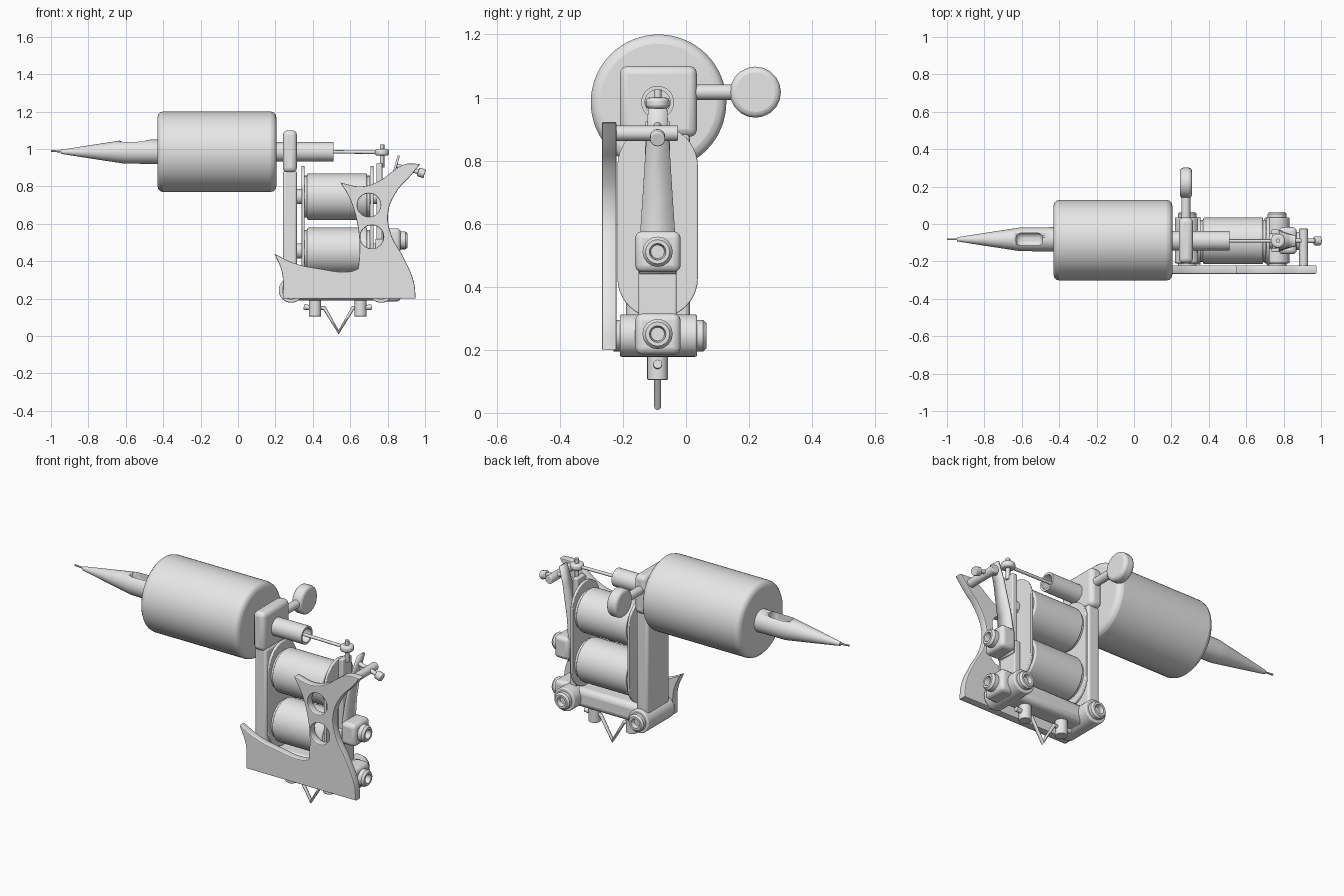
import bpy, bmesh, math
from mathutils import Vector

if "Cube" in bpy.data.objects:
    bpy.data.objects.remove(bpy.data.objects["Cube"])

YC = -0.09   # depth of the machine's centre line
ZT = 0.985   # height of the tube axis
metal = bpy.data.materials.new("light_grey_metal")
metal.diffuse_color = (0.8, 0.8, 0.8, 1)
metal.use_nodes = True
metal.node_tree.nodes["Principled BSDF"].inputs["Base Color"].default_value = metal.diffuse_color


def select(ob):
    bpy.ops.object.select_all(action='DESELECT')
    ob.select_set(True)
    bpy.context.view_layer.objects.active = ob


def finish(ob, bevel=0, segments=3):
    ob.data.materials.clear()
    ob.data.materials.append(metal)
    select(ob)
    bpy.ops.object.shade_smooth_by_angle(angle=math.radians(35))
    if bevel:
        m = ob.modifiers.new("rounding", 'BEVEL')
        m.width, m.segments, m.limit_method = bevel, segments, 'ANGLE'
        m.angle_limit = math.radians(40)
    return ob


def from_bmesh(name, bm, bevel=0):
    bmesh.ops.recalc_face_normals(bm, faces=bm.faces)
    me = bpy.data.meshes.new(name)
    bm.to_mesh(me)
    bm.free()
    ob = bpy.data.objects.new(name, me)
    bpy.context.collection.objects.link(ob)
    return finish(ob, bevel)


def box(name, lo, hi, bevel=0.0):
    bm = bmesh.new()
    bmesh.ops.create_cube(bm, size=1)
    for v in bm.verts:
        v.co = [(a + b) / 2 + c * (b - a) for a, b, c in zip(lo, hi, v.co)]
    return from_bmesh(name, bm, bevel)


def lathe(name, profile, origin, axis, n=32, bevel=0.0):
    """Revolve (distance along axis, radius) points round the axis."""
    q = Vector((0, 0, 1)).rotation_difference(Vector(axis).normalized())
    bm = bmesh.new()
    rings = []
    for d, r in profile:
        rings.append([bm.verts.new(Vector(origin) + q @ Vector(
            (r * math.cos(2 * math.pi * k / n), r * math.sin(2 * math.pi * k / n), d))) for k in range(n)])
    for a, b in zip(rings, rings[1:]):
        for k in range(n):
            bm.faces.new((a[k], a[(k + 1) % n], b[(k + 1) % n], b[k]))
    bm.faces.new(rings[0])
    bm.faces.new(rings[-1])
    return from_bmesh(name, bm, bevel)


def rod(name, p, q, r, n=24, bevel=0.0):
    d = Vector(q) - Vector(p)
    return lathe(name, [(0, r), (d.length, r)], p, d, n, bevel)


def bolt(name, p, axis, r, h):
    """Rounded bolt head with a socket."""
    return lathe(name, [(0, r), (h * .7, r), (h, r * .8), (h, r * .55), (h * .3, r * .45)], p, axis, 16)


def wire(name, pts, r):
    cu = bpy.data.curves.new(name, 'CURVE')
    cu.dimensions, cu.bevel_depth, cu.use_fill_caps = '3D', r, True
    s = cu.splines.new('POLY')
    s.points.add(len(pts) - 1)
    for p, co in zip(s.points, pts):
        p.co = (*co, 1)
    ob = bpy.data.objects.new(name, cu)
    bpy.context.collection.objects.link(ob)
    select(ob)
    bpy.ops.object.convert(target='MESH')
    return finish(bpy.context.object)


def obround(name, x0, x1, r, z0, z1):
    """Plate with round ends, lying across x."""
    bm = bmesh.new()
    pts = []
    for k in range(40):
        a = math.pi * (k % 20) / 19 + (math.pi if k >= 20 else 0)
        zc = z0 + r if k >= 20 else z1 - r
        pts.append(bm.verts.new((x0, YC + r * math.cos(a), zc + r * math.sin(a))))
    f = bm.faces.new(pts)
    out = bmesh.ops.extrude_face_region(bm, geom=[f])["geom"]
    bmesh.ops.translate(bm, vec=(x1 - x0, 0, 0), verts=[g for g in out if isinstance(g, bmesh.types.BMVert)])
    return from_bmesh(name, bm, 0.004)


def strip(name, stations, thick):
    """Bent flat spring from (x, z, half width) stations."""
    bm = bmesh.new()
    rows = [[bm.verts.new((x, YC + s * w, z)) for s in (-1, 1)] for x, z, w in stations]
    for a, b in zip(rows, rows[1:]):
        bm.faces.new((a[0], a[1], b[1], b[0]))
    ob = from_bmesh(name, bm)
    m = ob.modifiers.new("thickness", 'SOLIDIFY')
    m.thickness, m.offset = thick, 0
    return ob


# Grip, tip with ink slot, and needle
lathe("grip", [(-0.43, 0.215), (0.205, 0.215)], (0, YC + .003, ZT), (1, 0, 0), 64, 0.03)
tip = lathe("tip", [(-0.945, 0.011), (-0.80, 0.034), (-0.65, 0.057), (-0.61, 0.063), (-0.42, 0.065)],
            (0, YC + .008, ZT), (1, 0, 0), 40)
cutter = box("slot_cutter", (-0.63, YC - .026, ZT - .005), (-0.49, YC + .042, ZT + .15), 0.025)
cutter.hide_render = True
cut = tip.modifiers.new("slot", 'BOOLEAN')
cut.operation, cut.object, cut.solver = 'DIFFERENCE', cutter, 'EXACT'
select(tip)
bpy.ops.object.modifier_apply(modifier="slot")
bpy.data.objects.remove(cutter)
rod("needle", (-1.0, YC + .008, ZT + .005), (-0.93, YC + .008, ZT), 0.005, 10)

# Rear tube, needle bar and its eye
lathe("rear_tube", [(0.2, 0.052), (0.51, 0.052), (0.51, 0.04), (0.36, 0.04)], (0, YC, ZT), (1, 0, 0), 32)
rod("needle_bar", (0.35, YC, ZT + .002), (0.75, YC, ZT - .003), 0.009, 12)
rod("eye_ring", (0.77, YC, 0.965), (0.77, YC, 1.0), 0.038, 24, 0.012)
rod("eye_pin", (0.77, YC, 0.90), (0.77, YC, 1.025), 0.012, 12)

# Tube clamp with thumb screw
box("tube_clamp", (0.24, -0.21, 0.875), (0.315, 0.035, 1.10), 0.025)
rod("thumb_screw_shaft", (0.277, 0.02, 1.017), (0.277, 0.16, 1.017), 0.024)
rod("thumb_screw_head", (0.245, 0.22, 1.017), (0.31, 0.22, 1.017), 0.081, 20, 0.018)

# Front post and base frame
box("front_post", (0.24, -0.19, 0.25), (0.315, 0.012, 0.885), 0.014)
box("base_bar", (0.28, -0.155, 0.19), (0.77, -0.025, 0.30), 0.03)
for x, side in ((0.285, "front"), (0.765, "rear")):
    rod(side + "_cross_bar", (x, -0.21, 0.245), (x, 0.035, 0.245), 0.067, 32, 0.006)
    bolt(side + "_cross_bolt", (x, 0.03, 0.245), (0, 1, 0), 0.05, 0.035)
    rod(side + "_spacer", (x, -0.23, 0.245), (x, -0.2, 0.245), 0.05)

# Coils with their end washers and shared end plates
for z, side in ((0.745, "upper"), (0.455, "lower")):
    rod(side + "_coil", (0.37, YC, z), (0.69, YC, z), 0.125, 48, 0.008)
    for x in (0.355, 0.688):
        rod(side + "_coil_washer", (x, YC, z), (x + .018, YC, z), 0.112, 40)
    rod(side + "_coil_core", (0.30, YC, z), (0.75, YC, z), 0.04)
obround("front_coil_plate", 0.34, 0.356, 0.1275, 0.30, 0.91)
obround("rear_coil_plate", 0.708, 0.724, 0.1275, 0.30, 0.91)

# Armature, springs and clamping nuts
box("rear_support", (0.735, -0.15, 0.24), (0.775, -0.03, 0.52), 0.006)
box("armature_bar", (0.74, -0.13, 0.50), (0.772, -0.05, 0.925), 0.005)
strip("contact_spring", [(0.782, 0.44, 0.058), (0.782, 0.56, 0.056), (0.795, 0.68, 0.048),
                         (0.832, 0.87, 0.036), (0.86, 0.965, 0.030)], 0.012)
for z, side in ((0.511, "upper"), (0.25, "lower")):
    box(side + "_nut_block", (0.775, -0.161, z - .065), (0.87, -0.017, z + .065), 0.022)
    bolt(side + "_nut_bolt", (0.865, YC, z), (1, 0, 0), 0.048, 0.042)

# Contact post with tilted screw
rod("contact_post", (0.907, -0.23, 0.887), (0.907, -0.025, 0.887), 0.024, 24, 0.004)
rod("contact_screw", (0.85, YC, 0.91), (0.98, YC, 0.873), 0.012, 12)
rod("contact_screw_head", (0.963, YC, 0.878), (0.998, YC, 0.867), 0.024, 16, 0.004)

# Binding posts and clip wire under the base
for x, side in ((0.412, "front"), (0.655, "rear")):
    rod(side + "_binding_post", (x, YC, 0.105), (x, YC, 0.22), 0.033, 24, 0.003)
for s, side in ((-1, "front"), (1, "rear")):
    rod(side + "_binding_screw", (0.5335 + s * .12, YC, 0.15), (0.5335 + s * .182, YC, 0.155), 0.014, 12)
wire("clip_wire", [(0.41, YC, 0.15), (0.462, YC, 0.15), (0.538, YC, 0.02), (0.615, YC, 0.15), (0.66, YC, 0.15)], 0.011)

# Side plate: curved outline (third value 1 marks a sharp corner) with two round holes
outline = [(.195, .44, 1), (.235, .34, 0), (.24, .20, 1), (.95, .20, 1), (.94, .29, 0), (.885, .42, 0),
           (.818, .545, 0), (.803, .66, 0), (.85, .775, 0), (.917, .85, 0), (.975, .92, 1), (.89, .918, 0),
           (.826, .88, 0), (.757, .83, 0), (.66, .80, 0), (.548, .82, 1), (.598, .733, 0), (.638, .60, 0),
           (.65, .465, 0), (.643, .36, 1), (.60, .345, 0), (.436, .36, 0), (.30, .39, 0)]
cu = bpy.data.curves.new("side_plate", 'CURVE')
cu.dimensions, cu.fill_mode = '2D', 'BOTH'
cu.extrude, cu.bevel_depth, cu.bevel_resolution, cu.offset = 0.018, 0.005, 1, -0.005
cu.resolution_u = 6


def add_spline(points):
    s = cu.splines.new('BEZIER')
    s.bezier_points.add(len(points) - 1)
    s.use_cyclic_u = True
    for b, (x, z, sharp) in zip(s.bezier_points, points):
        b.co = (x, z, 0)
        b.handle_left_type = b.handle_right_type = 'VECTOR' if sharp else 'AUTO'


add_spline(outline)
for hx, hz in ((0.70, 0.70), (0.716, 0.53)):
    add_spline([(hx + .062 * math.cos(k * math.pi / 4), hz + .062 * math.sin(k * math.pi / 4), 0) for k in range(8)])
plate = bpy.data.objects.new("side_plate", cu)
bpy.context.collection.objects.link(plate)
plate.rotation_euler = (math.pi / 2, 0, 0)
plate.location = (0, -0.244, 0)
select(plate)
bpy.ops.object.convert(target='MESH')
finish(bpy.context.object)
